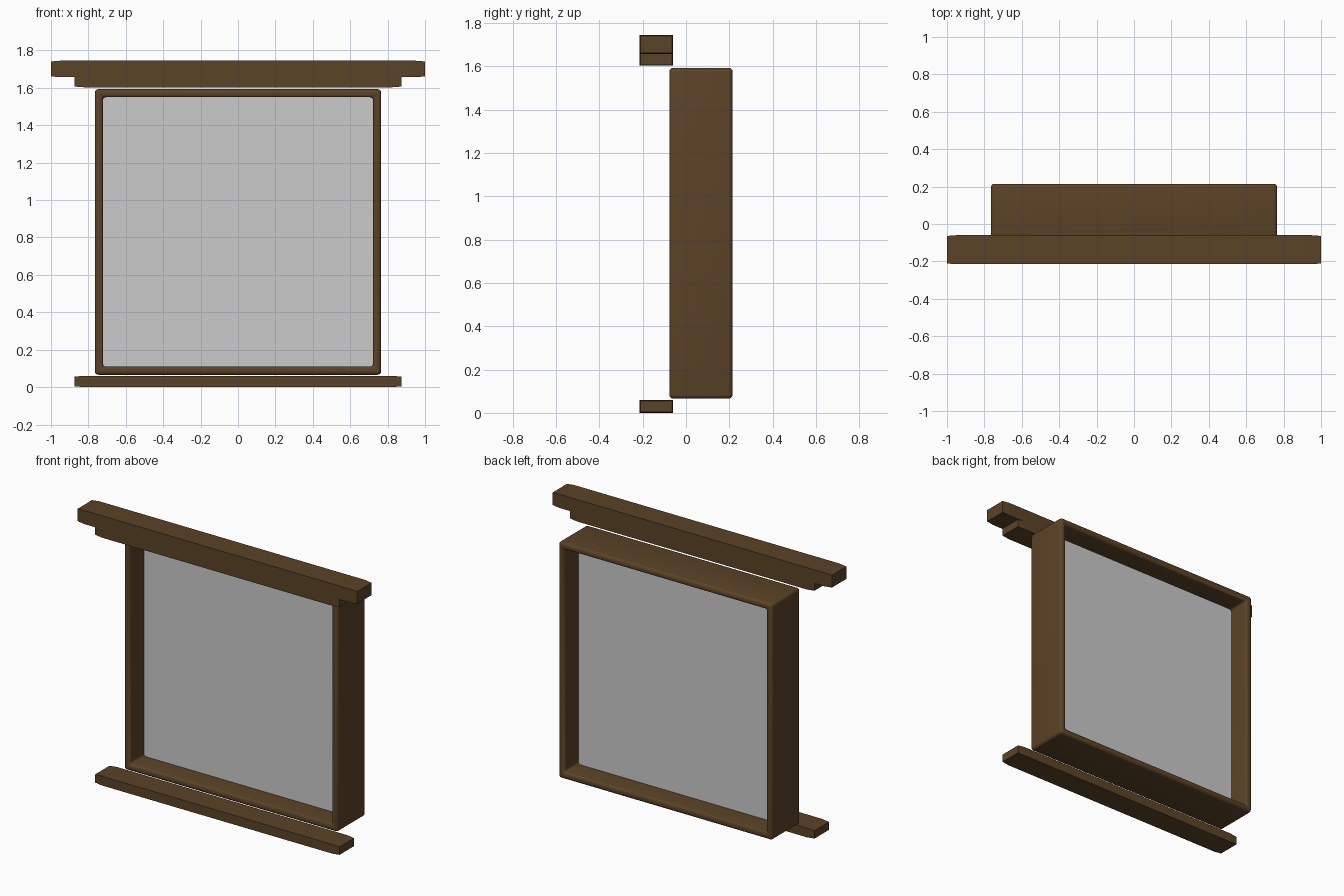
import bpy, bmesh, math

if "Cube" in bpy.data.objects:
    bpy.data.objects.remove(bpy.data.objects["Cube"])

wood = bpy.data.materials.new("dark_wood")
wood.diffuse_color = (0.105, 0.056, 0.02, 1)
wood.use_nodes = True
wood.node_tree.nodes["Principled BSDF"].inputs["Base Color"].default_value = wood.diffuse_color


def finish(name, bm, mat=None):
    mesh = bpy.data.meshes.new(name)
    bmesh.ops.recalc_face_normals(bm, faces=bm.faces)
    bm.to_mesh(mesh)
    bm.free()
    obj = bpy.data.objects.new(name, mesh)
    bpy.context.collection.objects.link(obj)
    if mat:
        mesh.materials.append(mat)
    return obj


def bar(name, half_x, y0, y1, z0, z1):
    """Long rail whose ends are very slightly tapered."""
    bm = bmesh.new()
    t = 0.004
    rings = []
    for x, s in ((-half_x, t), (-half_x + 0.05, 0), (half_x - 0.05, 0), (half_x, t)):
        rings.append([bm.verts.new((x, y, z)) for y, z in (
            (y0 + s, z0 + s), (y1 - s, z0 + s), (y1 - s, z1 - s), (y0 + s, z1 - s))])
    for a, b in zip(rings, rings[1:]):
        for i in range(4):
            j = (i + 1) % 4
            bm.faces.new((a[i], a[j], b[j], b[i]))
    bm.faces.new(rings[0])
    bm.faces.new(rings[-1][::-1])
    return finish(name, bm, wood)


# Lintel rails and sill
bar("lintel_top", 1.0, -0.215, -0.06, 1.657, 1.745)
bar("lintel_lower", 0.875, -0.215, -0.06, 1.603, 1.662)
bar("sill", 0.875, -0.215, -0.06, 0.0, 0.06)

# Window frame: open box, thickened inwards, with rounded edges
Y0, Y1, Z0, Z1, HX, WALL = -0.077, 0.215, 0.066, 1.593, 0.765, 0.043
bm = bmesh.new()
bmesh.ops.create_cube(bm, size=1)
for v in bm.verts:
    v.co.x *= 2 * HX
    v.co.y = Y0 if v.co.y < 0 else Y1
    v.co.z = Z0 if v.co.z < 0 else Z1
bm.normal_update()
bmesh.ops.delete(bm, geom=[f for f in bm.faces if abs(f.normal.y) > 0.9], context='FACES_ONLY')
frame = finish("window_frame", bm, wood)
solid = frame.modifiers.new("thickness", 'SOLIDIFY')
solid.thickness = WALL
solid.offset = -1
solid.use_even_offset = True
bevel = frame.modifiers.new("rounding", 'BEVEL')
bevel.width = 0.018
bevel.segments = 4
bevel.limit_method = 'ANGLE'
bpy.context.view_layer.objects.active = frame
frame.select_set(True)
bpy.ops.object.shade_smooth_by_angle(angle=math.radians(40))

# Glass pane in the middle of the frame depth
bm = bmesh.new()
px, py = HX - WALL + 0.005, (Y0 + Y1) / 2
pz0, pz1 = Z0 + WALL - 0.005, Z1 - WALL + 0.005
bm.faces.new([bm.verts.new((x, py, z)) for x, z in (
    (-px, pz0), (px, pz0), (px, pz1), (-px, pz1))])
finish("glass_pane", bm)
